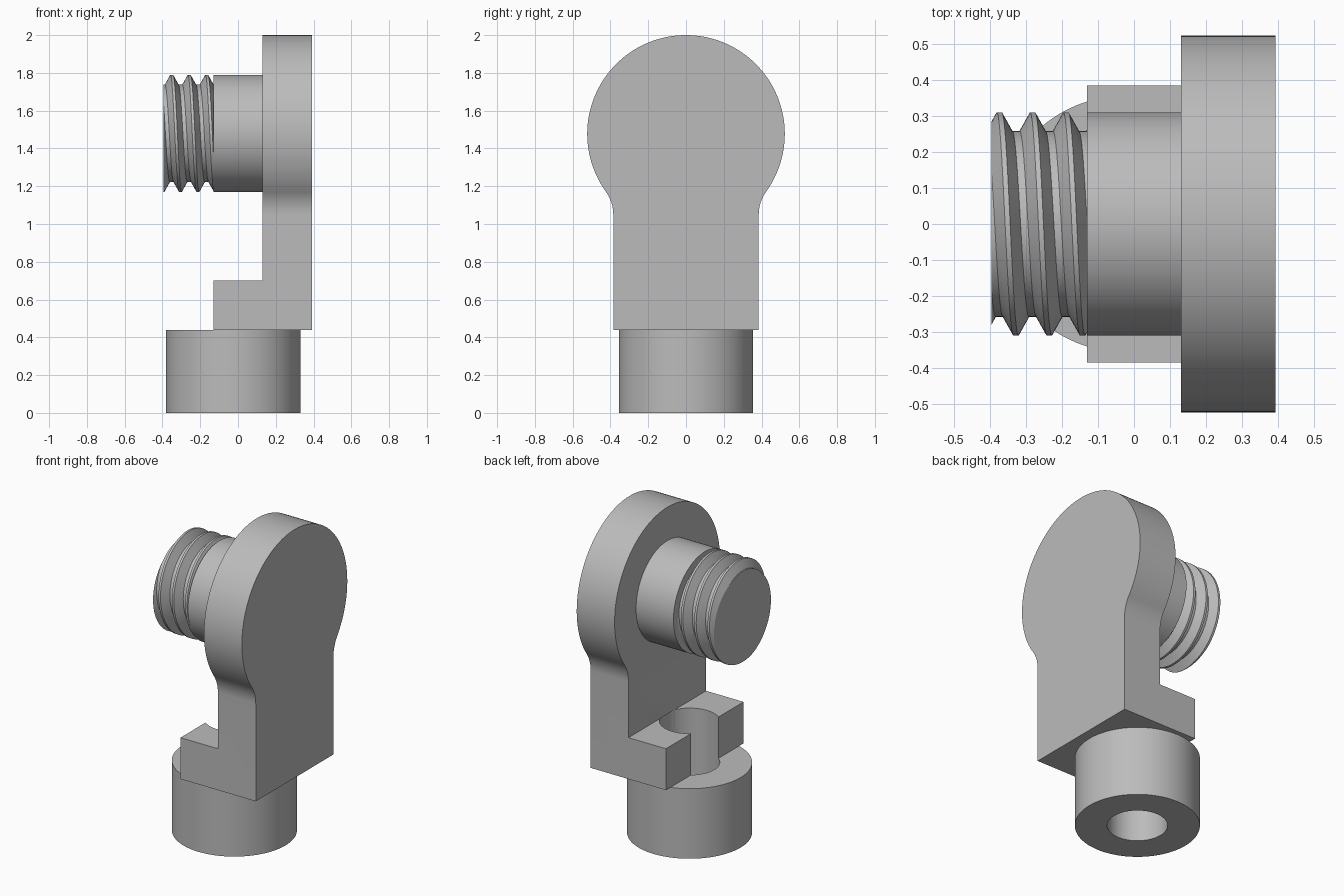
import bpy
import bmesh
from math import sin, cos, pi, tau, atan2, hypot, radians
from mathutils import Matrix

if "Cube" in bpy.data.objects:
    bpy.data.objects.remove(bpy.data.objects["Cube"])

grey = bpy.data.materials.new("plain_grey")
grey.use_nodes = True
grey.diffuse_color = (0.5, 0.5, 0.5, 1)
grey.node_tree.nodes["Principled BSDF"].inputs["Base Color"].default_value = grey.diffuse_color


def add_object(name, bm):
    bmesh.ops.recalc_face_normals(bm, faces=bm.faces)
    mesh = bpy.data.meshes.new(name)
    bm.to_mesh(mesh)
    bm.free()
    mesh.materials.append(grey)
    obj = bpy.data.objects.new(name, mesh)
    bpy.context.collection.objects.link(obj)
    return obj


def cylinder(name, radius, start, end, centre, axis="Z"):
    """Cylinder between two positions along Z or X."""
    bm = bmesh.new()
    bmesh.ops.create_cone(bm, cap_ends=True, segments=96, radius1=radius,
                          radius2=radius, depth=end - start)
    bmesh.ops.translate(bm, verts=bm.verts, vec=(0, 0, (start + end) / 2))
    if axis == "X":
        bmesh.ops.rotate(bm, verts=bm.verts, matrix=Matrix.Rotation(pi / 2, 3, "Y"))
    bmesh.ops.translate(bm, verts=bm.verts, vec=centre)
    return add_object(name, bm)


def extrude_x(name, outline, x0, x1):
    """Extrude a (y, z) outline along X."""
    bm = bmesh.new()
    face = bm.faces.new([bm.verts.new((x0, y, z)) for y, z in outline])
    new = bmesh.ops.extrude_face_region(bm, geom=[face])["geom"]
    bmesh.ops.translate(bm, vec=(x1 - x0, 0, 0),
                        verts=[v for v in new if isinstance(v, bmesh.types.BMVert)])
    return add_object(name, bm)


def boolean(obj, other, operation):
    mod = obj.modifiers.new("cut", "BOOLEAN")
    mod.object, mod.operation, mod.solver = other, operation, "EXACT"
    bpy.context.view_layer.objects.active = obj
    bpy.ops.object.modifier_apply(modifier=mod.name)


def arc(cy, cz, radius, a0, a1, steps):
    return [(cy + radius * cos(a0 + (a1 - a0) * i / steps),
             cz + radius * sin(a0 + (a1 - a0) * i / steps)) for i in range(steps + 1)]


# Main dimensions
HALF, BASE, STEP = 0.385, 0.44, 0.70
HEAD_Z, HEAD_R = 1.477, 0.523
FILLET_Z, FILLET_R = 1.05, 0.206
PLATE_X, PLATE_END, SHOULDER_X, TIP_X = 0.13, 0.393, -0.13, -0.395
PEG_Z, PEG_R, ROOT_R = 1.48, 0.31, 0.258
BORE = (-0.025, 0, 0)

# Keyhole-shaped upright plate: straight stem, concave fillets, round head
tangent = atan2(FILLET_Z - HEAD_Z, HALF + FILLET_R)
side = [(HALF, BASE)] + arc(HALF + FILLET_R, FILLET_Z, FILLET_R, pi, pi + tangent, 10)
side += arc(0, HEAD_Z, HEAD_R, tangent, pi / 2, 48)[1:]
outline = side + [(-y, z) for y, z in reversed(side[:-1])]
bracket = extrude_x("bracket", outline, PLATE_X, PLATE_END)

# Foot block joined to the plate, then bored
foot = extrude_x("foot", [(-HALF, BASE), (HALF, BASE), (HALF, STEP), (-HALF, STEP)],
                 SHOULDER_X, PLATE_X + 0.1)
bore = cylinder("bore_cutter", 0.172, -0.1, STEP + 0.001, BORE)
boolean(bracket, foot, "UNION")
boolean(bracket, bore, "DIFFERENCE")

# Round collar below the foot
collar = cylinder("collar", 0.356, 0, BASE, BORE)
boolean(collar, bore, "DIFFERENCE")
for helper in (foot, bore):
    bpy.data.objects.remove(helper)

# Plain shank of the side peg
shank = cylinder("peg_shank", PEG_R, SHOULDER_X, PLATE_X, (0, 0, PEG_Z), "X")

# Helical thread: sweep one tooth profile, then trim both ends flat
PITCH, STEPS, TURNS = 0.0925, 72, 7
tooth = [(-0.007, PEG_R), (0.007, PEG_R), (0.036, ROOT_R), (0.0565, ROOT_R)]
bm = bmesh.new()
rows = []
for i in range(STEPS * TURNS + 1):
    a = tau * i / STEPS
    x = -0.374 + PITCH * (i / STEPS - 2)
    rows.append([bm.verts.new((x + dx, r * cos(a), PEG_Z + r * sin(a))) for dx, r in tooth])
for i in range(STEPS * (TURNS - 1)):
    left = rows[i] + [rows[i + STEPS][0]]
    right = rows[i + 1] + [rows[i + 1 + STEPS][0]]
    for j in range(len(tooth)):
        bm.faces.new((left[j], left[j + 1], right[j + 1], right[j]))
for x, direction in ((TIP_X, -1), (SHOULDER_X, 1)):
    bmesh.ops.bisect_plane(bm, geom=bm.verts[:] + bm.edges[:] + bm.faces[:],
                           plane_co=(x, 0, 0), plane_no=(direction, 0, 0), clear_outer=True)
bmesh.ops.delete(bm, geom=[v for v in bm.verts if not v.link_faces], context="VERTS")
bmesh.ops.holes_fill(bm, edges=[e for e in bm.edges if e.is_boundary], sides=0)
thread = add_object("peg_thread", bm)

# Smooth round surfaces, keep hard edges
for obj in (bracket, collar, shank, thread):
    bpy.ops.object.select_all(action="DESELECT")
    obj.select_set(True)
    bpy.context.view_layer.objects.active = obj
    bpy.ops.object.shade_smooth_by_angle(angle=radians(25))
